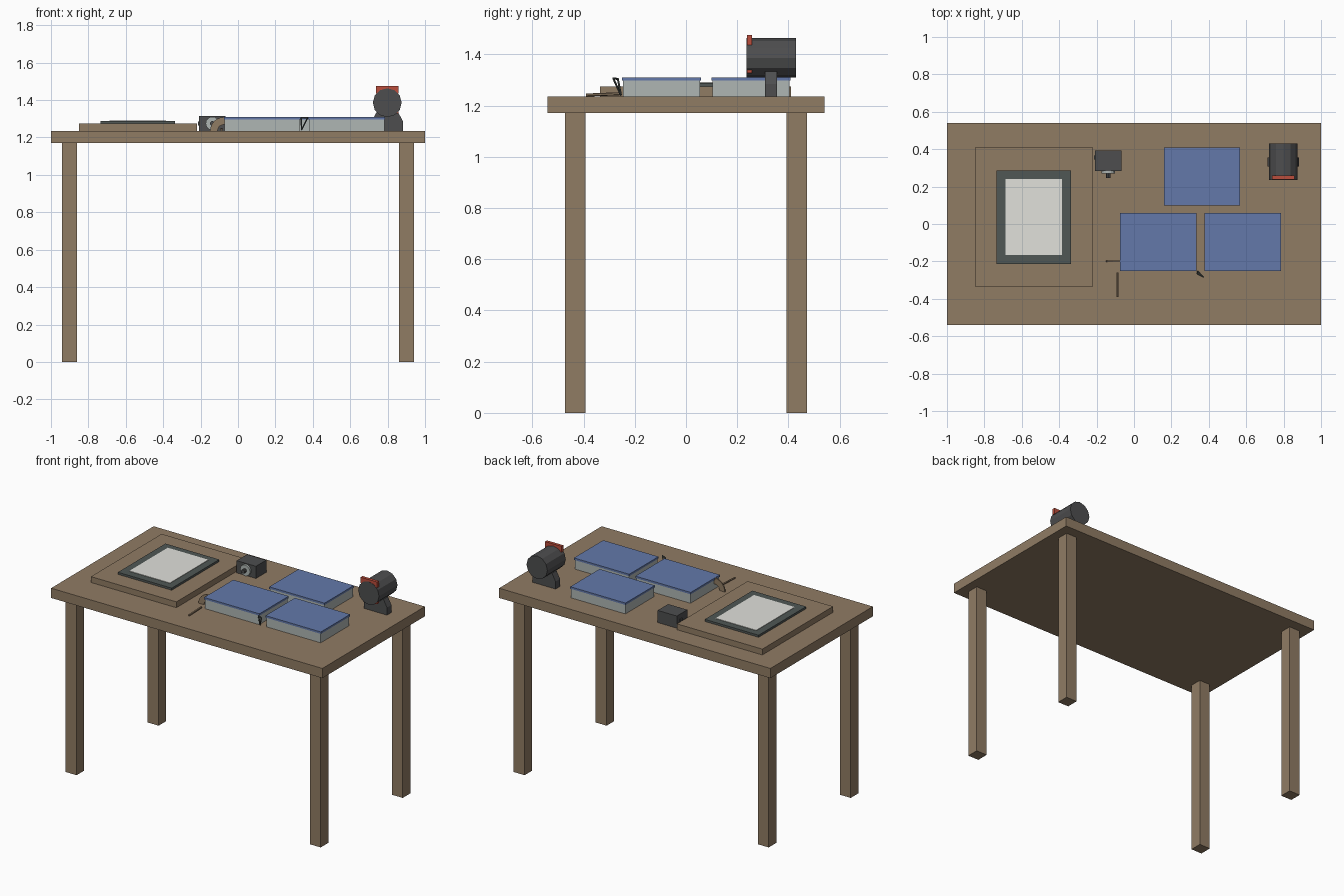
import bpy, bmesh, math
from mathutils import Vector

cube = bpy.data.objects.get("Cube")
if cube:
    bpy.data.objects.remove(cube, do_unlink=True)


def material(name, r, g, b):
    m = bpy.data.materials.new(name)
    m.use_nodes = True
    m.diffuse_color = (r, g, b, 1)
    m.node_tree.nodes["Principled BSDF"].inputs["Base Color"].default_value = (r, g, b, 1)
    return m


WOOD = material("brown wood", 0.28, 0.2, 0.127)
BLUE = material("blue lid", 0.125, 0.19, 0.4)
PALE = material("pale grey", 0.43, 0.47, 0.455)
PAPER = material("white paper", 0.75, 0.75, 0.71)
FRAME = material("slate frame", 0.08, 0.095, 0.09)
DARK = material("dark metal", 0.075, 0.076, 0.078)
RED = material("red", 0.5, 0.075, 0.045)


def finish(name, bm, mat):
    bmesh.ops.recalc_face_normals(bm, faces=bm.faces)
    mesh = bpy.data.meshes.new(name)
    bm.to_mesh(mesh)
    bm.free()
    mesh.materials.append(mat)
    ob = bpy.data.objects.new(name, mesh)
    bpy.context.collection.objects.link(ob)
    return ob


def box(name, xs, ys, zs, mat):
    bm = bmesh.new()
    bmesh.ops.create_cube(bm, size=1)
    for v in bm.verts:
        v.co = [(a + b) / 2 + c * (b - a) for c, (a, b) in zip(v.co, (xs, ys, zs))]
    return finish(name, bm, mat)


def rod(name, a, b, radius, mat, sides=6):
    a, b = Vector(a), Vector(b)
    bm = bmesh.new()
    bmesh.ops.create_cone(bm, cap_ends=True, segments=sides, radius1=radius,
                          radius2=radius, depth=(b - a).length)
    ob = finish(name, bm, mat)
    ob.location = (a + b) / 2
    ob.rotation_euler = (b - a).to_track_quat('Z', 'Y').to_euler()
    return ob


def plate(name, outline, y0, y1, mat):
    """Extrude an x-z outline from y0 to y1."""
    bm = bmesh.new()
    face = bm.faces.new([bm.verts.new((x, y0, z)) for x, z in outline])
    ext = bmesh.ops.extrude_face_region(bm, geom=[face])
    verts = [v for v in ext["geom"] if isinstance(v, bmesh.types.BMVert)]
    bmesh.ops.translate(bm, verts=verts, vec=(0, y1 - y0, 0))
    return finish(name, bm, mat)


TOP = 1.235

# Table
box("table_top", (-1, 1), (-0.54, 0.54), (1.17, TOP), WOOD)
for sx, side in ((-1, "right"), (1, "left")):
    for sy, end in ((-1, "front"), (1, "back")):
        x, y = sx * 0.9, sy * 0.432
        box(f"{end}_{side}_leg", (x - 0.04, x + 0.04), (y - 0.04, y + 0.04), (0, 1.17), WOOD)

# Drawing board with framed sheet
box("drawing_board", (-0.85, -0.22), (-0.335, 0.41), (TOP, 1.274), WOOD)
box("sheet_frame", (-0.735, -0.338), (-0.215, 0.285), (1.274, 1.288), FRAME)
box("paper_sheet", (-0.686, -0.386), (-0.165, 0.24), (1.286, 1.291), PAPER)

# Storage boxes with lids
for i, (x, y) in enumerate(((-0.075, -0.25), (0.378, -0.25), (0.16, 0.1))):
    box(f"storage_box_{i + 1}", (x + 0.004, x + 0.404), (y + 0.004, y + 0.304), (TOP, 1.297), PALE)
    box(f"box_lid_{i + 1}", (x, x + 0.408), (y, y + 0.308), (1.297, 1.31), BLUE)

# Small device with round front and side knob
box("device_body", (-0.208, -0.066), (0.283, 0.393), (TOP, 1.316), DARK)
box("device_knob", (-0.215, -0.206), (0.345, 0.365), (1.265, 1.285), DARK)
rod("device_dial", (-0.137, 0.285, 1.275), (-0.137, 0.27, 1.275), 0.036, PALE, 16)
rod("device_hub", (-0.137, 0.275, 1.275), (-0.137, 0.247, 1.275), 0.013, DARK, 10)

# Cylindrical lamp on a shaped stand
drum = rod("lamp_drum", (0.798, 0.236, 1.386), (0.798, 0.43, 1.386), 0.077, DARK, 12)
plate("lamp_stand", [(0.713, TOP), (0.883, TOP), (0.883, 1.285), (0.857, 1.333),
                     (0.739, 1.333), (0.713, 1.285)], 0.308, 0.355, DARK)
box("lamp_red_bar", (0.738, 0.858), (0.238, 0.258), (1.436, 1.476), RED)
box("lamp_red_catch", (0.845, 0.859), (0.238, 0.258), (1.328, 1.338), RED)

# Upright protractor tucked against the first box
arc = [i * math.pi / 12 for i in range(13)]
outline = [(r * math.cos(a) - 0.075, r * math.sin(a) + TOP)
           for r, angles in ((0.074, arc), (0.034, arc[::-1])) for a in angles]
plate("protractor", outline, -0.204, -0.196, WOOD)

# Pencil and leaning wire triangle
rod("pencil", (-0.088, -0.39, 1.241), (-0.088, -0.26, 1.246), 0.006, WOOD)
corners = [(0.34, -0.254, 1.24), (0.372, -0.284, 1.306), (0.338, -0.266, 1.304)]
for i in range(3):
    rod(f"triangle_bar_{i + 1}", corners[i], corners[(i + 1) % 3], 0.004, FRAME)
